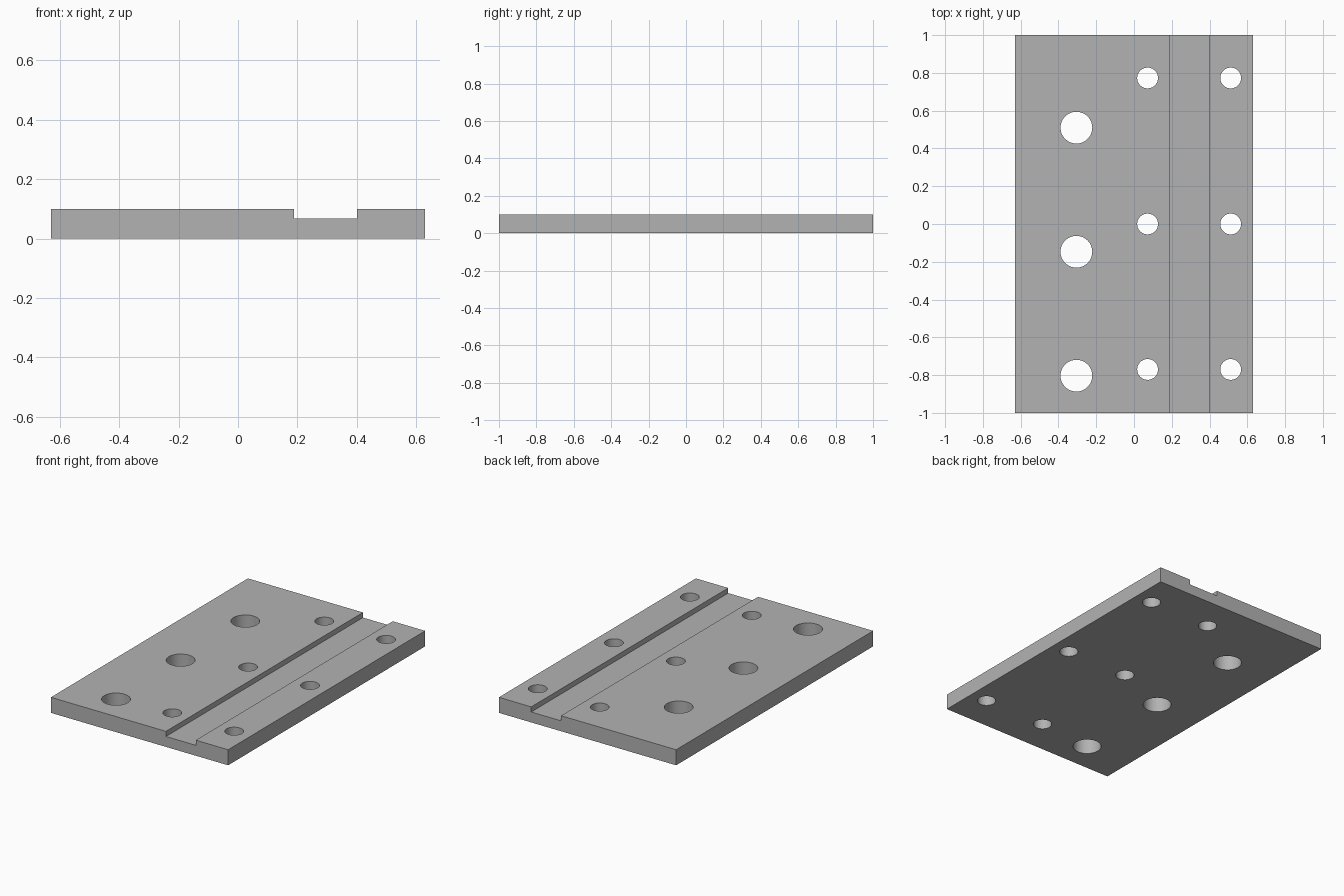
import bpy
import bmesh
import math
from mathutils import Matrix

if "Cube" in bpy.data.objects:
    bpy.data.objects.remove(bpy.data.objects["Cube"], do_unlink=True)

HALF_WIDTH, HALF_LENGTH, THICKNESS = 0.63, 1.0, 0.1
GROOVE_LEFT, GROOVE_RIGHT, GROOVE_FLOOR = 0.188, 0.4, 0.067

steel = bpy.data.materials.new("plain_grey")
steel.use_nodes = True
grey = (0.45, 0.45, 0.45, 1)
steel.diffuse_color = grey
steel.node_tree.nodes["Principled BSDF"].inputs["Base Color"].default_value = grey


def add_object(name, bm):
    bmesh.ops.recalc_face_normals(bm, faces=bm.faces)
    mesh = bpy.data.meshes.new(name)
    bm.to_mesh(mesh)
    bm.free()
    mesh.materials.append(steel)
    obj = bpy.data.objects.new(name, mesh)
    bpy.context.collection.objects.link(obj)
    return obj


# Plate: grooved cross-section extruded along its length
profile = [(-HALF_WIDTH, 0), (HALF_WIDTH, 0), (HALF_WIDTH, THICKNESS),
           (GROOVE_RIGHT, THICKNESS), (GROOVE_RIGHT, GROOVE_FLOOR),
           (GROOVE_LEFT, GROOVE_FLOOR), (GROOVE_LEFT, THICKNESS),
           (-HALF_WIDTH, THICKNESS)]
bm = bmesh.new()
end = bm.faces.new([bm.verts.new((x, -HALF_LENGTH, z)) for x, z in profile])
extruded = bmesh.ops.extrude_face_region(bm, geom=[end])["geom"]
bmesh.ops.translate(bm, vec=(0, 2 * HALF_LENGTH, 0),
                    verts=[v for v in extruded if isinstance(v, bmesh.types.BMVert)])
plate = add_object("grooved_plate", bm)

# Drill: one column of large holes and two columns of small holes
columns = [(-0.305, 0.084, (0.51, -0.147, -0.803)),
           (0.072, 0.055, (0.773, 0, -0.77)),
           (0.512, 0.055, (0.773, 0, -0.77))]
bm = bmesh.new()
for x, radius, rows in columns:
    for y in rows:
        bmesh.ops.create_cone(bm, cap_ends=True, segments=64, radius1=radius,
                              radius2=radius, depth=4 * THICKNESS,
                              matrix=Matrix.Translation((x, y, THICKNESS / 2)))
drill = add_object("hole_cutter", bm)
drill.hide_render = True

# Cut the holes and keep the rims sharp
cut = plate.modifiers.new("holes", "BOOLEAN")
cut.operation = "DIFFERENCE"
cut.solver = "EXACT"
cut.object = drill
bpy.ops.object.select_all(action="DESELECT")
bpy.context.view_layer.objects.active = plate
plate.select_set(True)
bpy.ops.object.modifier_apply(modifier=cut.name)
bpy.data.objects.remove(drill, do_unlink=True)
bpy.ops.object.shade_smooth_by_angle(angle=math.radians(30))
